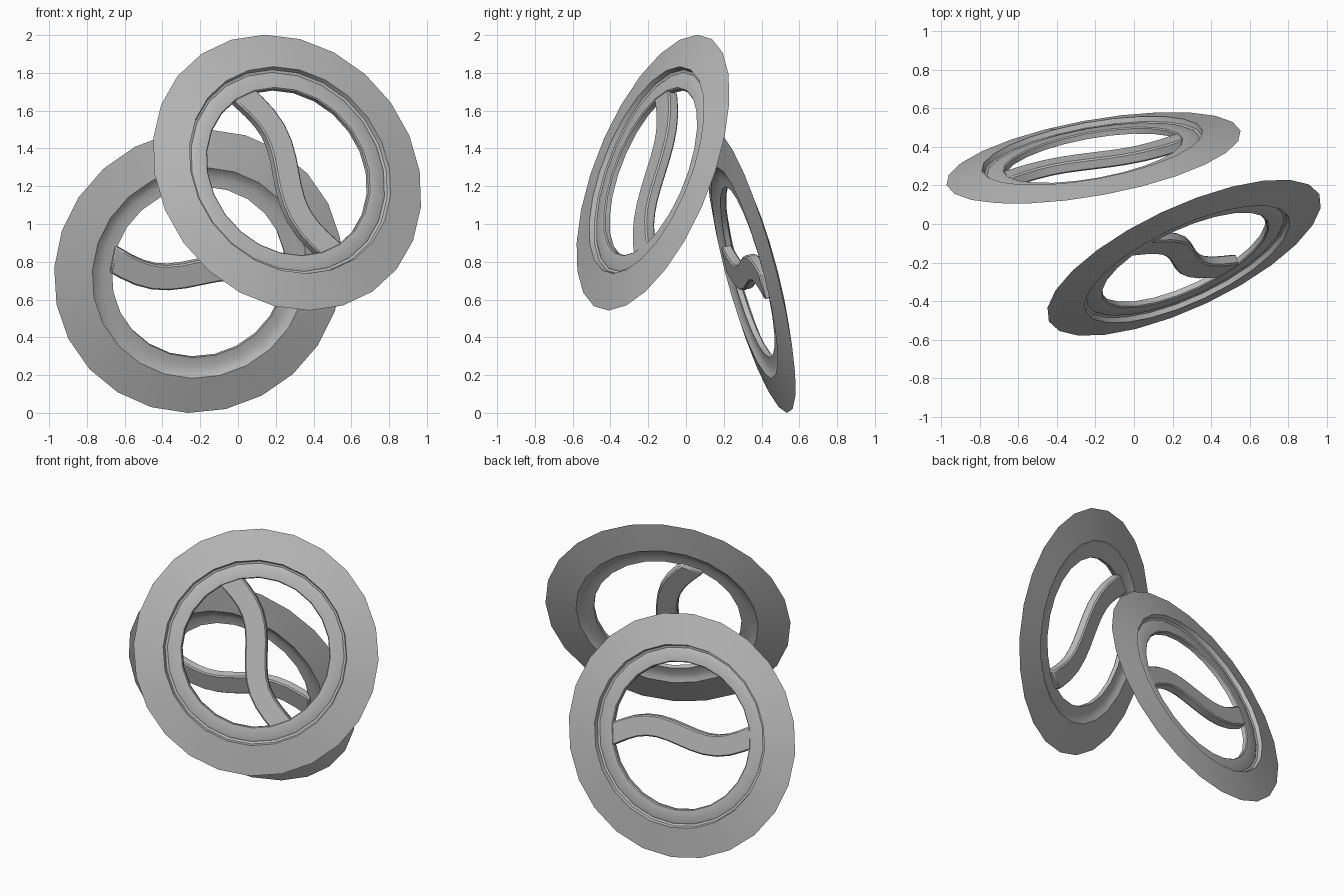
import bpy, bmesh, math
from mathutils import Vector, Matrix

if "Cube" in bpy.data.objects:
    bpy.data.objects.remove(bpy.data.objects["Cube"])

SIDES = 24

grey = bpy.data.materials.new("plain grey")
grey.use_nodes = True
tone = (0.5, 0.5, 0.5, 1)
grey.diffuse_color = tone
grey.node_tree.nodes["Principled BSDF"].inputs["Base Color"].default_value = tone


def finish(bm, name, frame):
    bmesh.ops.recalc_face_normals(bm, faces=bm.faces)
    mesh = bpy.data.meshes.new(name)
    bm.to_mesh(mesh)
    bm.free()
    mesh.materials.append(grey)
    obj = bpy.data.objects.new(name, mesh)
    bpy.context.collection.objects.link(obj)
    obj.matrix_world = frame
    return obj


def smooth(obj, angle):
    bpy.ops.object.select_all(action='DESELECT')
    obj.select_set(True)
    bpy.context.view_layer.objects.active = obj
    bpy.ops.object.shade_smooth_by_angle(angle=math.radians(angle))


# Lens-shaped rim with a recessed inner ring: (radius, height)
PROFILE = [(.776, 0), (.582, .04), (.574, .014), (.56, .01), (.55, .016),
           (.474, .016), (.468, .01), (.468, -.018), (.52, -.014),
           (.555, -.022), (.577, -.036)]


def make_rim(name, frame):
    bm = bmesh.new()
    loops = []
    for i in range(SIDES):
        a = (i + .5) * math.tau / SIDES
        loops.append([bm.verts.new((r * math.cos(a), r * math.sin(a), h))
                      for r, h in PROFILE])
    n = len(PROFILE)
    for i in range(SIDES):
        p, q = loops[i], loops[(i + 1) % SIDES]
        for j in range(n):
            k = (j + 1) % n
            bm.faces.new((p[j], q[j], q[k], p[k]))
    smooth(finish(bm, name, frame), 35)


# S-shaped bar across the opening, along local x
def make_bar(name, frame, reach=.474, wave=.06, half=.068, steps=12):
    bm = bmesh.new()
    sections = []
    for i in range(steps + 1):
        t = 2 * i / steps - 1
        c = Vector((t * reach, -wave * math.sin(math.pi * t), 0))
        slope = -wave * math.pi / reach * math.cos(math.pi * t)
        side = Vector((-slope, 1, 0)).normalized() * half
        if abs(t) == 1:
            side = Vector((0, half * 1.08, 0))
        sections.append([bm.verts.new(c + s * side + Vector((0, 0, h)))
                         for s, h in ((-1, -.045), (1, -.045), (1, .014), (-1, .014))])
    for p, q in zip(sections, sections[1:]):
        for j in range(4):
            k = (j + 1) % 4
            bm.faces.new((p[j], q[j], q[k], p[k]))
    bm.faces.new(sections[0])
    bm.faces.new(sections[-1])
    obj = finish(bm, name, frame)
    bevel = obj.modifiers.new("soft edges", 'BEVEL')
    bevel.width = .008
    bevel.limit_method = 'ANGLE'
    bevel.angle_limit = math.radians(50)
    smooth(obj, 50)


def disc_frame(centre, normal, along):
    z = Vector(normal).normalized()
    x = Vector(along)
    x = (x - z * x.dot(z)).normalized()
    turn = Matrix((x, z.cross(x), z)).transposed().to_4x4()
    return Matrix.Translation(centre) @ turn


# Two discs: centre, facing direction, bar direction
DISCS = {
    "front": ((.26, -.175, 1.272), (.398, -.852, .339), (-.225, .054, .4)),
    "back": ((-.21, .343, .75), (-.17, .952, .255), (-.45, -.099, .07)),
}
for label, placing in DISCS.items():
    frame = disc_frame(*placing)
    make_rim(label + "_rim", frame)
    make_bar(label + "_bar", frame)
